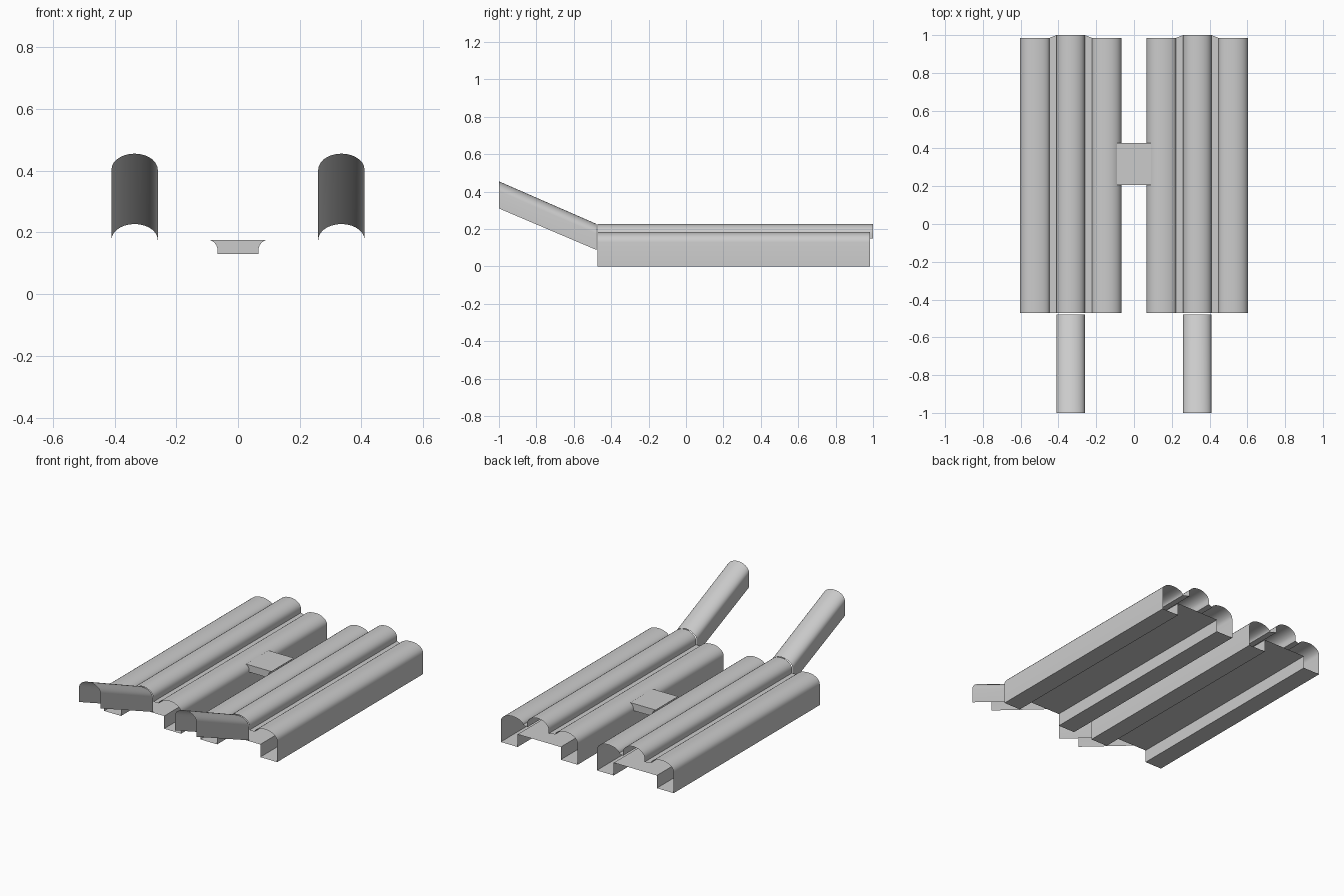
import bpy, bmesh, math

if "Cube" in bpy.data.objects:
    bpy.data.objects.remove(bpy.data.objects["Cube"])


def arch(x0, x1, spring0, spring1, top, n=14):
    """Rounded crown from (x0, spring0) to (x1, spring1) peaking at top."""
    cx, r = (x0 + x1) / 2, (x1 - x0) / 2
    pts = []
    for i in range(n + 1):
        a = math.pi * (1 - i / n)
        base = spring0 if i < n / 2 else spring1
        pts.append((cx + r * math.cos(a), base + (top - base) * math.sin(a)))
    return pts


def loft(name, sections, closed=False, caps=False):
    """Skin a list of 3D sections that share a point count."""
    bm = bmesh.new()
    rows = [[bm.verts.new(p) for p in s] for s in sections]
    n = len(rows[0])
    for a, b in zip(rows, rows[1:]):
        for i in range(n if closed else n - 1):
            j = (i + 1) % n
            bm.faces.new((a[i], a[j], b[j], b[i]))
    if caps:
        bm.faces.new(rows[0])
        bm.faces.new(rows[-1])
    bmesh.ops.recalc_face_normals(bm, faces=bm.faces)
    me = bpy.data.meshes.new(name)
    bm.to_mesh(me)
    bm.free()
    ob = bpy.data.objects.new(name, me)
    bpy.context.collection.objects.link(ob)
    bpy.ops.object.select_all(action='DESELECT')
    ob.select_set(True)
    bpy.context.view_layer.objects.active = ob
    bpy.ops.object.shade_smooth_by_angle(angle=math.radians(35))
    return ob


# Half outline: inner beam, valley, raised centre rib, valley, outer beam, underside
inner = arch(0.067, 0.222, 0.13, 0.15, 0.184)
rib = arch(0.26, 0.41, 0.175, 0.175, 0.227)
outer = arch(0.448, 0.604, 0.15, 0.13, 0.184)
under = [(0.604, 0), (0.486, 0), (0.486, 0.08), (0.185, 0.08), (0.185, 0), (0.067, 0)]
profile = inner + [(0.26, 0.15)] + rib + [(0.41, 0.15)] + outer + under


def back_end(x, z):
    # the centre rib overhangs the beams slightly at the back
    return 1.0 if z >= 0.149 and 0.255 < x < 0.415 else 0.985


arm_front = [(0.26, 0.31)] + arch(0.26, 0.41, 0.403, 0.403, 0.455) + [(0.41, 0.31)]
arm_back = [(0.26, 0.088)] + arch(0.26, 0.41, 0.175, 0.175, 0.227) + [(0.41, 0.088)]

for side, sx in (("left", -1), ("right", 1)):
    # open ended hollow deck with beams
    loft(side + "_deck", [[(sx * x, -0.472, z) for x, z in profile],
                          [(sx * x, back_end(x, z), z) for x, z in profile]], closed=True)
    # upswept arm, open at the ends and below
    loft(side + "_arm", [[(sx * x, -1.0, z) for x, z in arm_front],
                         [(sx * x, -0.478, z) for x, z in arm_back]])

# Bridge between the two decks, flared at the top
half = [(0.066, 0.13), (0.066, 0.146), (0.070, 0.158), (0.078, 0.168), (0.09, 0.175)]
bridge = half + [(-x, z) for x, z in reversed(half)]
loft("bridge", [[(x, y, z) for x, z in bridge] for y in (0.206, 0.43)], closed=True, caps=True)
